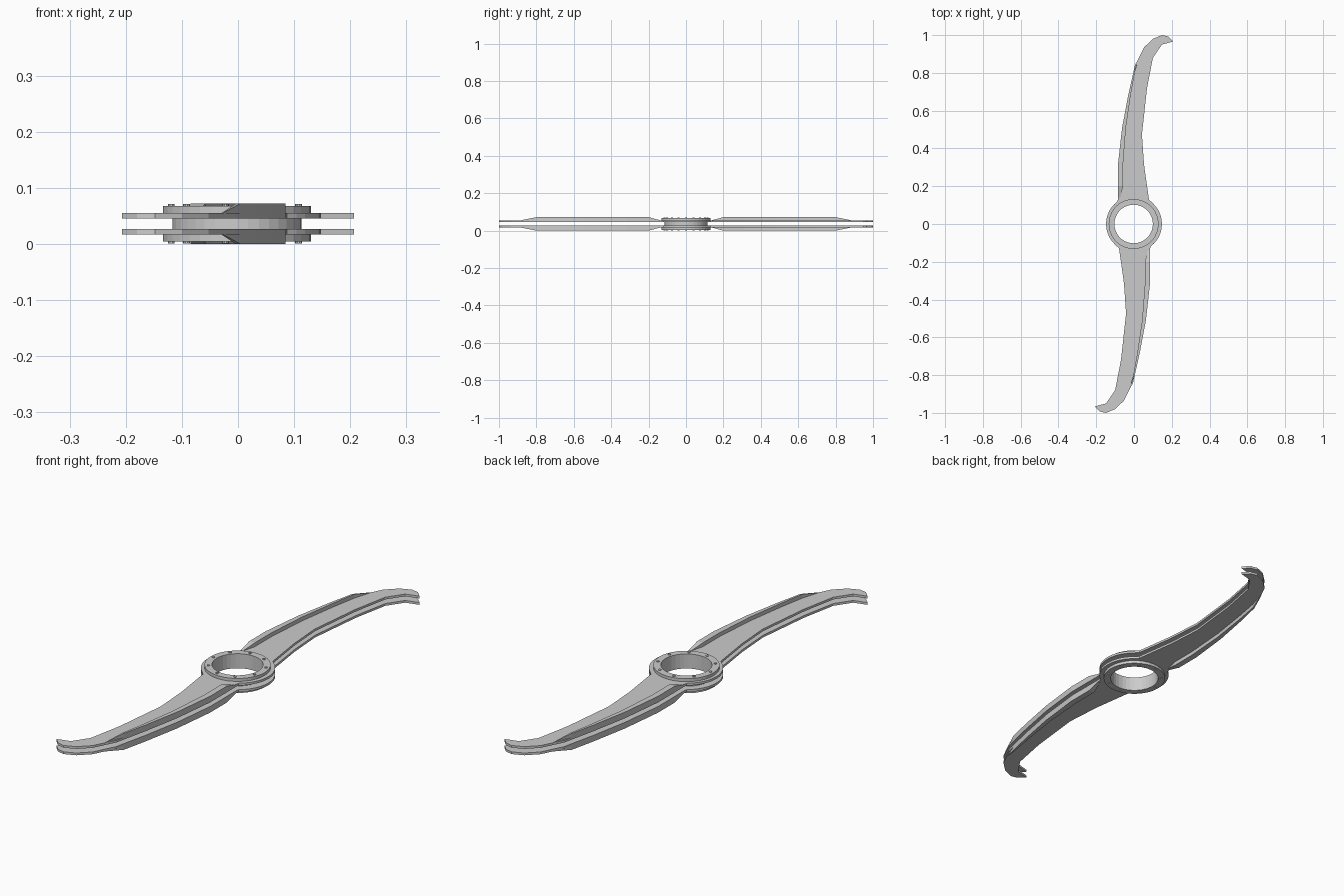
import bpy, bmesh
from math import cos, sin, radians, tau

if "Cube" in bpy.data.objects:
    bpy.data.objects.remove(bpy.data.objects["Cube"])

grey = bpy.data.materials.new("light_grey")
grey.use_nodes = True
grey.diffuse_color = (0.6, 0.6, 0.6, 1)
grey.node_tree.nodes["Principled BSDF"].inputs["Base Color"].default_value = (0.6, 0.6, 0.6, 1)

MID = 0.036        # height of the symmetry plane
HUB_X = -0.002
BORE = 0.102
SEGMENTS = 36

# blade outline, root to tip
CONCAVE = [(0.079, 0.13), (0.053, 0.315), (0.042, 0.475), (0.069, 0.72),
           (0.10, 0.88), (0.148, 0.95), (0.207, 0.966)]
CONVEX = [(-0.085, 0.135), (-0.085, 0.315), (-0.063, 0.51), (-0.03, 0.685),
          (0.005, 0.84), (0.053, 0.935), (0.10, 0.98), (0.148, 1.0), (0.18, 0.993)]


def finish(name, bm):
    bmesh.ops.recalc_face_normals(bm, faces=bm.faces)
    mesh = bpy.data.meshes.new(name)
    bm.to_mesh(mesh)
    bm.free()
    mesh.materials.append(grey)
    obj = bpy.data.objects.new(name, mesh)
    bpy.context.collection.objects.link(obj)
    return obj


def arc(radius, start, end, count, cx=HUB_X, cy=0):
    angles = [radians(start + (end - start) * i / count) for i in range(count)]
    return [(cx + radius * cos(a), cy + radius * sin(a)) for a in angles]


def slab(name, loops, z0, z1):
    """Extrude an outline, with optional holes, between two heights."""
    bm = bmesh.new()
    for loop in loops:
        verts = [bm.verts.new((x, y, z0)) for x, y in loop]
        for a, b in zip(verts, verts[1:] + verts[:1]):
            bm.edges.new((a, b))
    bmesh.ops.triangle_fill(bm, edges=bm.edges[:], use_beauty=True)
    result = bmesh.ops.extrude_face_region(bm, geom=bm.faces[:], use_keep_orig=True)
    for v in result["geom"]:
        if isinstance(v, bmesh.types.BMVert):
            v.co.z = z1
    bmesh.ops.dissolve_limit(bm, angle_limit=0.01, verts=bm.verts[:], edges=bm.edges[:])
    return finish(name, bm)


def tube(name, radius, z0, z1):
    return slab(name, [arc(radius, 0, 360, SEGMENTS), arc(BORE, 0, 360, SEGMENTS)], z0, z1)


def edge_x(y):
    for (xa, ya), (xb, yb) in zip(CONVEX, CONVEX[1:]):
        if ya <= y <= yb:
            return xa + (xb - xa) * (y - ya) / (yb - ya)


def rib(name, side, turn):
    """Tapered rib flush with the convex edge of one blade."""
    stations = [(0.14, 0.012, 0.001), (0.2, 0.027, 0.017), (0.315, 0.027, 0.017),
                (0.51, 0.02, 0.017), (0.685, 0.013, 0.017), (0.8, 0.008, 0.017),
                (0.88, 0.003, 0.001)]
    bm = bmesh.new()
    rings = []
    for y, width, height in stations:
        x = edge_x(y)
        low, high = MID + side * 0.019, MID + side * (0.019 + height)
        corners = [(x, low), (x + width, low), (x + width, high), (x, high)]
        rings.append([bm.verts.new((turn * px, turn * y, z)) for px, z in corners])
    for a, b in zip(rings, rings[1:]):
        for i in range(4):
            j = (i + 1) % 4
            bm.faces.new((a[i], a[j], b[j], b[i]))
    bm.faces.new(rings[0])
    bm.faces.new(rings[-1])
    return finish(name, bm)


# full plate outline: blade, hub arc, opposite blade, hub arc
half = CONCAVE + CONVEX[::-1] + arc(0.148, 126, 234, 12, cx=0)
outline = half + [(-x, -y) for x, y in half]
bore = arc(BORE, 0, 360, SEGMENTS)

for side, level in ((1, "upper"), (-1, "lower")):
    slab(level + "_blade_plate", [outline, bore], MID + side * 0.009, MID + side * 0.019)
    tube(level + "_hub_ring", 0.132, MID + side * 0.019, MID + side * 0.032)
    for turn, end in ((1, "back"), (-1, "front")):
        rib(f"{level}_{end}_rib", side, turn)
    # bolt heads around the ring
    for i in range(9):
        a = radians(20) + tau * i / 9
        head = arc(0.006, 0, 360, 10, HUB_X + 0.117 * cos(a), 0.117 * sin(a))
        slab(f"{level}_bolt_{i + 1}", [head], MID + side * 0.032, MID + side * 0.035)

tube("hub_spacer", 0.115, MID - 0.009, MID + 0.009)
